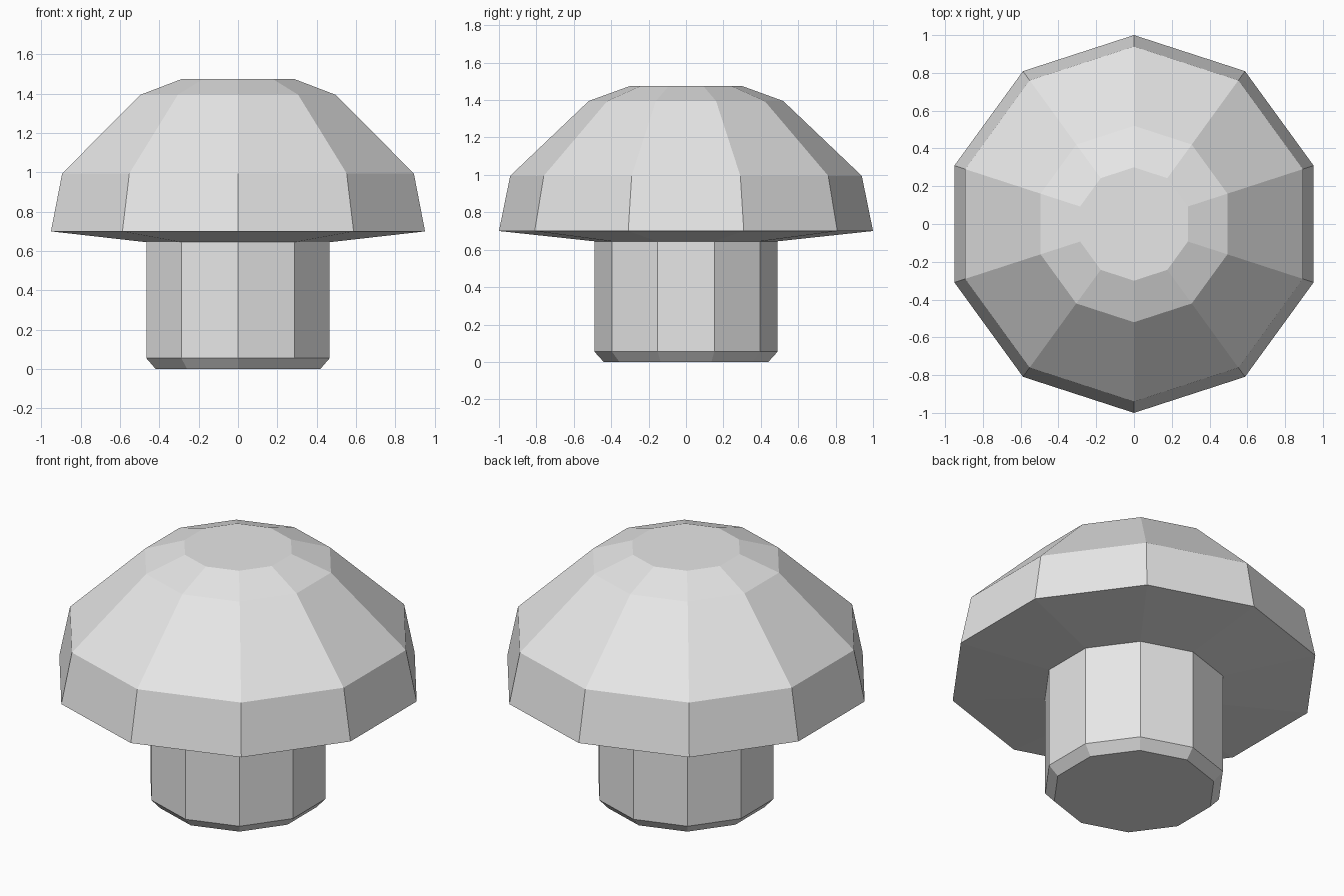
import bpy, bmesh, math

cube = bpy.data.objects.get("Cube")
if cube:
    bpy.data.objects.remove(cube, do_unlink=True)

SIDES = 10

# Single light grey material
grey = bpy.data.materials.new("light_grey")
grey.use_nodes = True
colour = (0.8, 0.8, 0.8, 1.0)
grey.diffuse_color = colour
grey.node_tree.nodes["Principled BSDF"].inputs["Base Color"].default_value = colour


def lathe(name, profile, cap_start=False, cap_end=False):
    """Revolve (radius, z) points, listed bottom to top, into a faceted part."""
    bm = bmesh.new()
    rings = []
    for r, z in profile:
        ring = []
        for i in range(SIDES):
            a = math.pi / 2 + 2 * math.pi * i / SIDES
            ring.append(bm.verts.new((r * math.cos(a), r * math.sin(a), z)))
        rings.append(ring)
    for low, high in zip(rings, rings[1:]):
        for i in range(SIDES):
            j = (i + 1) % SIDES
            bm.faces.new((low[i], low[j], high[j], high[i]))
    if cap_start:
        bm.faces.new(rings[0][::-1])
    if cap_end:
        bm.faces.new(rings[-1])
    mesh = bpy.data.meshes.new(name)
    bm.to_mesh(mesh)
    bm.free()
    mesh.materials.append(grey)
    obj = bpy.data.objects.new(name, mesh)
    bpy.context.collection.objects.link(obj)
    return obj


# Stem with a chamfered foot
lathe("stem", [(0.44, 0.0), (0.49, 0.055), (0.49, 0.645)], cap_start=True)

# Domed cap: sloped underside, rim band, shoulder, crown bevel and flat top
lathe("cap", [(0.49, 0.645), (1.0, 0.70), (0.94, 0.995),
              (0.52, 1.395), (0.30, 1.475)], cap_end=True)
